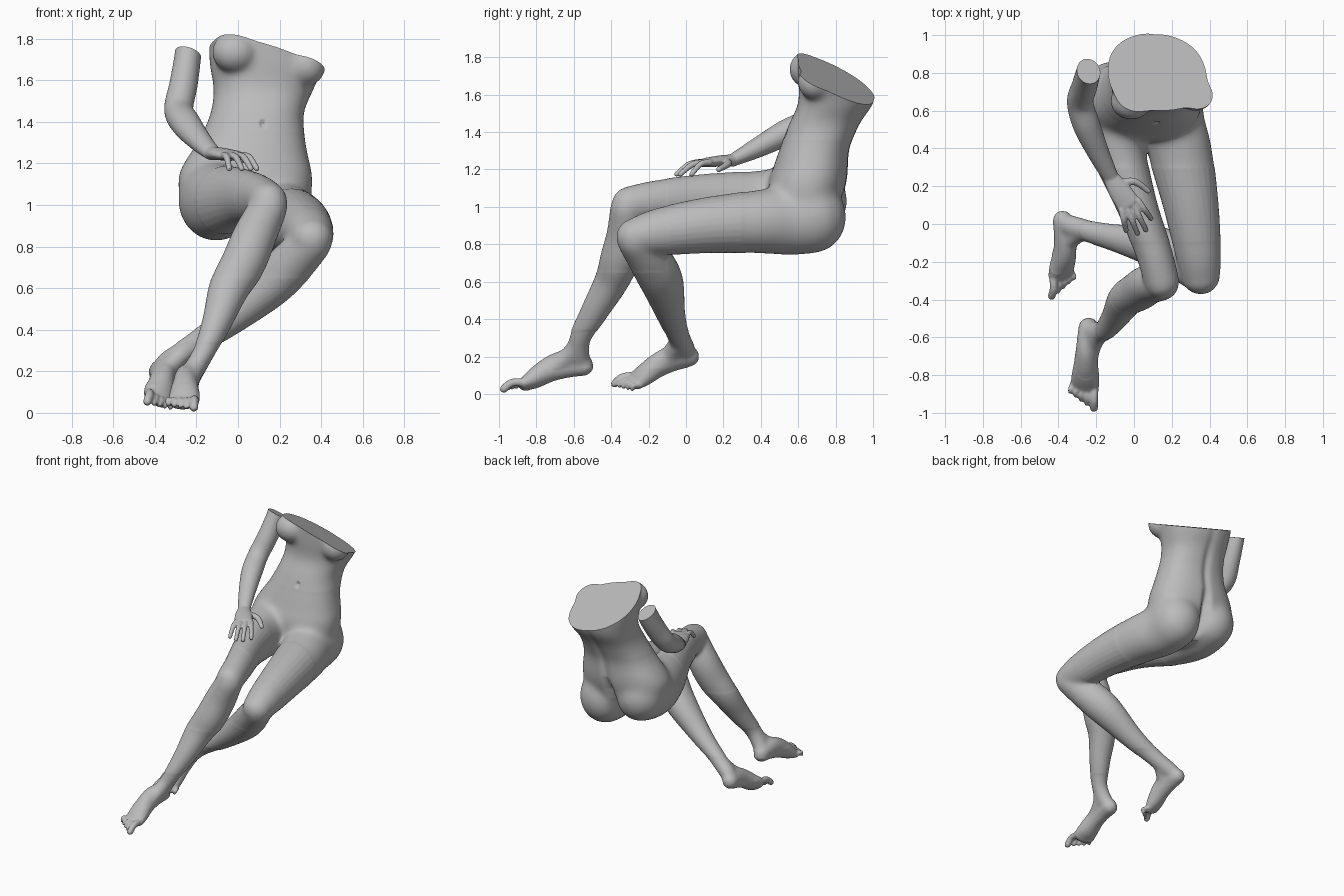
import bpy, bmesh, math
from mathutils import Vector, Matrix

if "Cube" in bpy.data.objects:
    bpy.data.objects.remove(bpy.data.objects["Cube"])

grey = bpy.data.materials.new("stone_grey")
grey.diffuse_color = (0.5, 0.5, 0.5, 1)
grey.use_nodes = True
grey.node_tree.nodes["Principled BSDF"].inputs["Base Color"].default_value = grey.diffuse_color
CUT_NORMAL = Vector((0.295, 0.515, 1)).normalized()


def spline(pts, steps=6):
    """Smooth curve through rows of (x, y, z, half width, half height)."""
    p = [pts[0]] + list(pts) + [pts[-1]]
    out = []
    for i in range(1, len(p) - 2):
        for k in range(steps):
            t = k / steps
            out.append([0.5 * (2 * b + (c - a) * t + (2 * a - 5 * b + 4 * c - d) * t * t
                               + (3 * b - a - 3 * c + d) * t ** 3)
                        for a, b, c, d in zip(*p[i - 1:i + 3])])
    out.append(list(pts[-1]))
    return out


def loft(bm, pts, flat=False, power=2.0, n=28, side=Vector((1, 0, 0)), m=None):
    """Round-ended tube; flat keeps every section horizontal."""
    rows = spline(pts)
    pos = [Vector(r[:3]) for r in rows]
    rings = []
    last = len(rows) - 1
    for i, r in enumerate(rows):
        t = (pos[min(i + 1, last)] - pos[max(i - 1, 0)]).normalized()
        if flat:
            t, w, h = Vector((0, 0, 1)), Vector((1, 0, 0)), Vector((0, 1, 0))
        else:
            h = t.cross(side).normalized()
            w = h.cross(t)
        ring = (pos[i], w * r[3], h * r[4])
        cap = []
        if i in (0, last):
            sign, size = (-1 if i == 0 else 1), min(r[3], r[4]) * (0.5 if flat else 1)
            for a in (25, 50, 70, 84):
                a = math.radians(a)
                cap.append((pos[i] + t * sign * size * math.sin(a),
                            ring[1] * math.cos(a), ring[2] * math.cos(a)))
        rings += cap[::-1] + [ring] if i == 0 else [ring] + cap
    loops = []
    for c, w, h in rings:
        loop = []
        for k in range(n):
            a = 2 * math.pi * k / n
            ca, sa = math.cos(a), math.sin(a)
            u = math.copysign(abs(ca) ** (2 / power), ca)
            v = math.copysign(abs(sa) ** (2 / power), sa)
            co = c + w * u + h * v
            loop.append(bm.verts.new(m @ co if m else co))
        loops.append(loop)
    for a, b in zip(loops, loops[1:]):
        for k in range(n):
            bm.faces.new((a[k], a[(k + 1) % n], b[(k + 1) % n], b[k]))
    bm.faces.new(loops[0])
    bm.faces.new(loops[-1])


def ball(bm, centre, radii):
    m = Matrix.Translation(centre) @ Matrix.Diagonal((*radii, 1))
    bmesh.ops.create_uvsphere(bm, u_segments=28, v_segments=18, radius=1, matrix=m)


def finish(name, bm, voxel, smooth, cut, sculpt=None):
    """Fuse the pieces into one skin, sculpt it, cut it, shade it."""
    bmesh.ops.recalc_face_normals(bm, faces=bm.faces)
    me = bpy.data.meshes.new(name)
    bm.to_mesh(me)
    bm.free()
    ob = bpy.data.objects.new(name, me)
    bpy.context.collection.objects.link(ob)
    mod = ob.modifiers.new("fuse", 'REMESH')
    mod.mode, mod.voxel_size = 'VOXEL', voxel
    mod = ob.modifiers.new("soften", 'SMOOTH')
    mod.factor, mod.iterations = 0.5, smooth
    dg = bpy.context.evaluated_depsgraph_get()
    me = bpy.data.meshes.new_from_object(ob.evaluated_get(dg))
    ob.modifiers.clear()
    bm = bmesh.new()
    bm.from_mesh(me)
    if sculpt:
        sculpt(bm)
    res = bmesh.ops.bisect_plane(bm, geom=bm.verts[:] + bm.edges[:] + bm.faces[:],
                                 plane_co=cut, plane_no=CUT_NORMAL, clear_outer=True)
    rim = [e for e in res['geom_cut'] if isinstance(e, bmesh.types.BMEdge)]
    bmesh.ops.edgeloop_fill(bm, edges=rim)
    bmesh.ops.recalc_face_normals(bm, faces=bm.faces)
    bm.to_mesh(me)
    bm.free()
    ob.data = me
    me.name = name
    me.materials.clear()
    me.materials.append(grey)
    me.polygons.foreach_set("use_smooth", [True] * len(me.polygons))
    me.set_sharp_from_angle(angle=math.radians(40))


# Torso: bounds x0, x1, y0, y1 at height z
body = bmesh.new()
bounds = [(-0.12, 0.22, 0.47, 0.74, 0.92), (-0.26, 0.34, 0.45, 0.82, 1.02),
          (-0.29, 0.36, 0.44, 0.86, 1.13), (-0.25, 0.342, 0.47, 0.868, 1.22),
          (-0.19, 0.325, 0.50, 0.875, 1.31), (-0.133, 0.317, 0.55, 0.93, 1.44),
          (-0.118, 0.365, 0.60, 1.005, 1.56), (-0.138, 0.42, 0.60, 1.03, 1.70),
          (-0.14, 0.42, 0.60, 1.05, 1.95)]
loft(body, [((a + b) / 2, (c + d) / 2, z, (b - a) / 2, (d - c) / 2)
            for a, b, c, d, z in bounds], flat=True, power=2.3, n=48)
ball(body, (-0.015, 0.65, 1.735), (0.113, 0.10, 0.10))
ball(body, (0.325, 0.69, 1.67), (0.10, 0.095, 0.10))

# Thighs, including the seat
loft(body, [(-0.11, 0.69, 1.03, 0.174, 0.185), (-0.105, 0.55, 1.02, 0.18, 0.195),
            (-0.08, 0.38, 1.02, 0.147, 0.176), (0.015, 0.10, 1.04, 0.108, 0.136),
            (0.105, -0.15, 1.03, 0.097, 0.114), (0.147, -0.305, 1.01, 0.094, 0.10)])
loft(body, [(0.19, 0.68, 0.95, 0.178, 0.2), (0.2, 0.55, 0.93, 0.172, 0.19),
            (0.245, 0.38, 0.92, 0.170, 0.17), (0.302, 0.10, 0.90, 0.146, 0.148),
            (0.339, -0.15, 0.865, 0.122, 0.126), (0.354, -0.275, 0.84, 0.104, 0.10)])
# Lower legs
loft(body, [(0.147, -0.315, 0.99, 0.093, 0.092), (0.08, -0.32, 0.85, 0.106, 0.106),
            (0.025, -0.355, 0.72, 0.108, 0.106), (-0.043, -0.40, 0.60, 0.097, 0.091),
            (-0.10, -0.49, 0.44, 0.072, 0.073), (-0.16, -0.565, 0.30, 0.054, 0.058),
            (-0.222, -0.575, 0.19, 0.054, 0.06)])
loft(body, [(0.354, -0.27, 0.82, 0.099, 0.099), (0.25, -0.19, 0.71, 0.11, 0.115),
            (0.14, -0.13, 0.60, 0.105, 0.115), (-0.05, -0.085, 0.44, 0.075, 0.08),
            (-0.20, -0.05, 0.335, 0.057, 0.062), (-0.34, -0.01, 0.24, 0.056, 0.06)])
# Insteps, joining shin to foot
loft(body, [(-0.165, -0.57, 0.29, 0.046, 0.046), (-0.215, -0.63, 0.20, 0.05, 0.05),
            (-0.247, -0.74, 0.13, 0.05, 0.05)])
loft(body, [(-0.27, -0.04, 0.285, 0.046, 0.046), (-0.345, -0.09, 0.205, 0.05, 0.05),
            (-0.385, -0.16, 0.145, 0.05, 0.05)])


# Feet: laid out along heel-to-ball, with the big toe on the +x side
def foot(heel, front, big_toe_side, scale):
    heel = Vector(heel)
    f = (Vector(front) - heel).normalized()
    s = Vector(big_toe_side)
    s = (s - f * s.dot(f)).normalized()
    u = s.cross(f)
    if u.z < 0:
        u = -u
    m = Matrix.Translation(heel) @ Matrix((s, f, u)).transposed().to_4x4() @ Matrix.Scale(scale, 4)
    loft(body, [(0, 0, 0, 0.056, 0.059), (0, 0.09, 0.035, 0.058, 0.075),
                (0, 0.18, 0.035, 0.063, 0.068), (0, 0.27, 0.014, 0.074, 0.054),
                (0, 0.325, 0.002, 0.075, 0.038)], m=m)
    for i in range(5):
        x = 0.055 - 0.03 * i - (0.009 if i else 0)
        r = 0.022 if i == 0 else 0.0135
        tip = 0.44 - 0.02 * i
        loft(body, [(x * 0.9, 0.31, 0.0, r, r), (x, (tip + 0.33) / 2, 0.025, r, r),
                    (x, tip, 0.008, r, r)], n=12, m=m)


foot((-0.24, -0.55, 0.155), (-0.26, -0.87, 0.048), (1, 0, 0.1), 1.0)
foot((-0.378, 0.02, 0.2), (-0.39, -0.27, 0.068), (-0.82, 0, 0.55), 0.97)


def sculpt_body(bm):
    # Blend hips, chest, knees and ankles
    def soften(test, times):
        vs = [v for v in bm.verts if test(v.co)]
        for _ in range(times):
            bmesh.ops.smooth_vert(bm, verts=vs, factor=0.5, use_axis_x=True,
                                  use_axis_y=True, use_axis_z=True)
    soften(lambda c: c.y > 0.3 and c.z > 0.7, 45)
    soften(lambda c: c.y > 0.3 and 0.7 < c.z < 1.35, 45)
    soften(lambda c: c.y < -0.1 and c.z > 0.65, 30)
    soften(lambda c: 0.14 < c.z < 0.34, 25)
    for v in bm.verts:
        co = v.co
        # Spine furrow and seat cleft
        if co.y > 0.68 and co.z > 0.75:
            mid = 0.035 + 0.14 * max(0, co.z - 1.0)
            fade = min(1, max(0, (co.z - 1.08) / 0.1))
            depth = 0.045 + (0.014 - 0.045) * fade
            depth *= min(1, max(0.2, (1.65 - co.z) / 0.25))
            co.y -= depth * math.exp(-((co.x - mid) / 0.03) ** 2)
        # Navel
        d = math.hypot(co.x - 0.12, (co.z - 1.39) * 0.7)
        if 0.4 < co.y < 0.65 and d < 0.018:
            co.y += 0.018 * (1 - d / 0.018)


finish("torso_and_legs", body, 0.0075, 3, Vector((0, 0.59, 1.82)), sculpt_body)

# Arm resting on the thigh
arm = bmesh.new()
loft(arm, [(-0.235, 0.84, 1.84, 0.066, 0.07), (-0.24, 0.81, 1.73, 0.064, 0.074),
           (-0.262, 0.73, 1.58, 0.068, 0.073), (-0.285, 0.645, 1.46, 0.070, 0.068),
           (-0.25, 0.52, 1.39, 0.072, 0.068), (-0.185, 0.37, 1.31, 0.057, 0.052),
           (-0.125, 0.25, 1.25, 0.043, 0.034)])
# Palm
loft(arm, [(-0.125, 0.25, 1.248, 0.042, 0.033), (-0.08, 0.18, 1.245, 0.058, 0.03),
           (-0.028, 0.105, 1.237, 0.064, 0.025)])
# Fingers: knuckle x, y and tip x, y
for kx, ky, tx, ty in ((0.02, 0.125, 0.09, 0.03), (-0.005, 0.105, 0.062, -0.03),
                       (-0.035, 0.085, 0.018, -0.05), (-0.065, 0.075, -0.042, -0.035)):
    loft(arm, [(kx, ky, 1.238, 0.019, 0.019),
               ((kx + tx) / 2, (ky + ty) / 2, 1.228, 0.0165, 0.0165),
               (tx, ty, 1.175, 0.014, 0.014)], n=12)
# Thumb
loft(arm, [(-0.09, 0.21, 1.24, 0.025, 0.025), (0.0, 0.225, 1.23, 0.02, 0.02),
           (0.075, 0.175, 1.20, 0.015, 0.015)], n=12)
finish("right_arm", arm, 0.006, 4, Vector((-0.24, 0.81, 1.725)))
